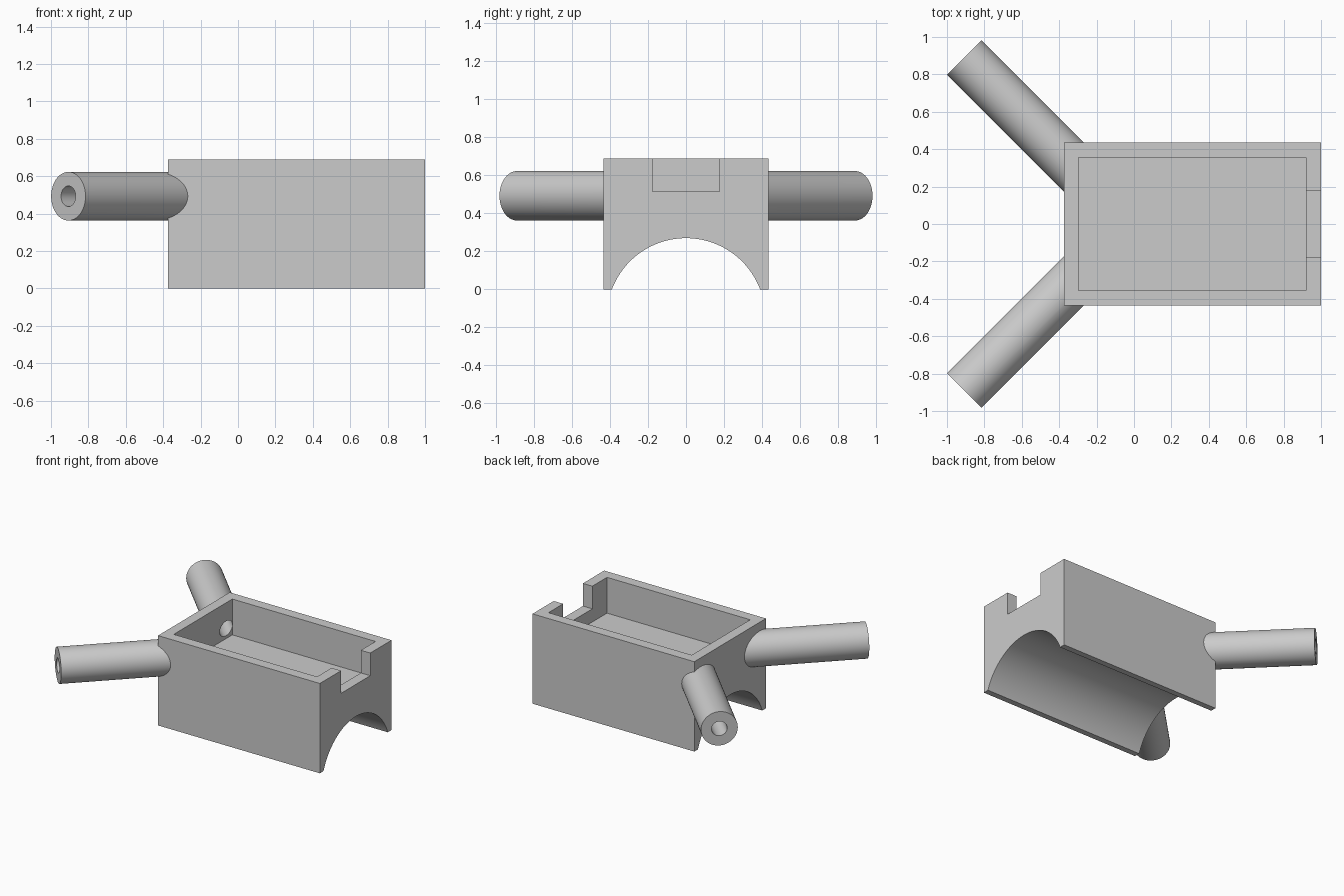
import bpy, math
from mathutils import Vector

old = bpy.data.objects.get("Cube")
if old:
    bpy.data.objects.remove(old, do_unlink=True)

grey = bpy.data.materials.new("plain_grey")
grey.use_nodes = True
grey.diffuse_color = (0.6, 0.6, 0.6, 1)
grey.node_tree.nodes["Principled BSDF"].inputs["Base Color"].default_value = (0.6, 0.6, 0.6, 1)


def box(name, low, high):
    low, high = Vector(low), Vector(high)
    bpy.ops.mesh.primitive_cube_add(size=1, location=(low + high) / 2)
    ob = bpy.context.object
    ob.name = name
    ob.scale = high - low
    bpy.ops.object.transform_apply(location=True, rotation=True, scale=True)
    ob.data.materials.append(grey)
    return ob


def rod(name, start, end, radius, sides=64):
    start, end = Vector(start), Vector(end)
    axis = end - start
    bpy.ops.mesh.primitive_cylinder_add(vertices=sides, radius=radius, depth=axis.length,
                                        location=(start + end) / 2,
                                        rotation=axis.to_track_quat('Z', 'Y').to_euler())
    ob = bpy.context.object
    ob.name = name
    bpy.ops.object.transform_apply(location=True, rotation=True, scale=True)
    ob.data.materials.append(grey)
    return ob


def cut(target, cutter):
    cutter.hide_render = True
    mod = target.modifiers.new("cut", 'BOOLEAN')
    mod.operation = 'DIFFERENCE'
    mod.solver = 'EXACT'
    mod.object = cutter
    bpy.context.view_layer.objects.active = target
    bpy.ops.object.modifier_apply(modifier=mod.name)


def smooth(ob):
    bpy.ops.object.select_all(action='DESELECT')
    ob.select_set(True)
    bpy.context.view_layer.objects.active = ob
    bpy.ops.object.shade_smooth_by_angle(angle=math.radians(30))


# Open tray with an arched underside and a notched end wall
LOW, HIGH = (-0.375, -0.435, 0), (1, 0.435, 0.69)
tray = box("tray_body", LOW, HIGH)
helpers = [
    box("cavity_cutter", (-0.297, -0.355, 0.415), (0.92, 0.355, 0.9)),
    box("notch_cutter", (0.8, -0.177, 0.516), (1.2, 0.177, 0.9)),
    rod("arch_cutter", (-0.6, 0, -0.147), (1.2, 0, -0.147), 0.417, 128),
]
for cutter in helpers:
    cut(tray, cutter)
envelope = box("envelope_cutter", LOW, HIGH)

# Hollow arms splayed from the two rear corners, bored through into the tray
Z = 0.493
for side, name in ((1, "back_arm"), (-1, "front_arm")):
    tip = Vector((-0.907, side * 0.89, Z))
    inward = Vector((1, -side, 0))
    arm = rod(name, tip, tip + inward * 0.76, 0.13)
    bore = rod(name + "_bore_cutter", tip - inward * 0.1, tip + inward * 0.76, 0.055, 48)
    cut(arm, envelope)
    cut(arm, bore)
    cut(tray, bore)
    smooth(arm)
    helpers.append(bore)
smooth(tray)

# Remove the finished cutters
for ob in helpers + [envelope]:
    bpy.data.objects.remove(ob, do_unlink=True)
